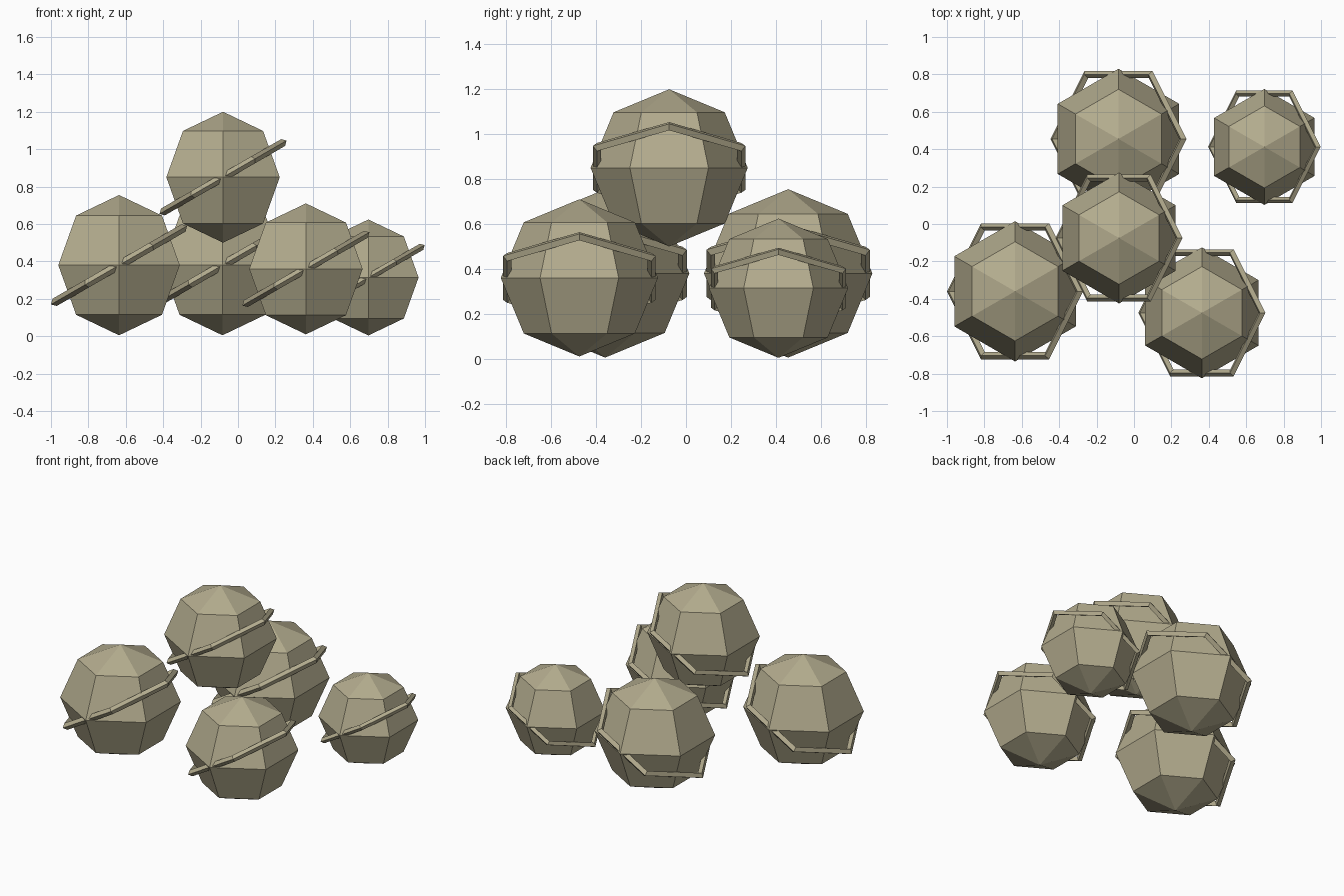
import bpy
import bmesh
from math import sin, cos, pi, radians

cube = bpy.data.objects.get("Cube")
if cube:
    bpy.data.objects.remove(cube, do_unlink=True)

SIDES = 6

# Single stone colour
stone = bpy.data.materials.new("pale stone")
stone.use_nodes = True
colour = (0.45, 0.41, 0.27, 1)
stone.diffuse_color = colour
stone.node_tree.nodes["Principled BSDF"].inputs["Base Color"].default_value = colour


def lathe(name, profile, closed, start, location, tilt=0):
    """Turn a (radius, height) profile around z into a six-sided solid."""
    bm = bmesh.new()
    rows = []
    for i in range(SIDES):
        a = start + 2 * pi * i / SIDES
        rows.append([bm.verts.new((r * cos(a), r * sin(a), z)) for r, z in profile])
    count = len(profile)
    for i in range(SIDES):
        here, after = rows[i], rows[(i + 1) % SIDES]
        for j in range(count if closed else count - 1):
            k = (j + 1) % count
            bm.faces.new((here[j], after[j], after[k], here[k]))
    bmesh.ops.remove_doubles(bm, verts=bm.verts, dist=0.0001)
    bmesh.ops.recalc_face_normals(bm, faces=bm.faces)
    mesh = bpy.data.meshes.new(name)
    bm.to_mesh(mesh)
    bm.free()
    mesh.materials.append(stone)
    ob = bpy.data.objects.new(name, mesh)
    ob.location = location
    ob.rotation_euler.y = tilt
    bpy.context.collection.objects.link(ob)


def boulder(name, location, radius):
    # Faceted ball with a corner facing the front
    ball = [(radius * sin(pi * k / 4), radius * cos(pi * k / 4)) for k in range(5)]
    lathe(name + "_ball", ball, False, pi / 2, location)
    # Thin tilted band around the ball, with a four-sided section
    major, minor = radius * 1.06, radius * 0.06
    band = [(major + minor * cos(pi * k / 2), minor * sin(pi * k / 2)) for k in range(4)]
    lathe(name + "_band", band, True, 0, location, radians(-30))


boulder("top", (-0.08, -0.075, 0.85), 0.35)
boulder("right_side", (-0.636, -0.36, 0.38), 0.375)
boulder("back", (-0.083, 0.455, 0.38), 0.375)
boulder("front", (0.363, -0.475, 0.36), 0.35)
boulder("left_side", (0.697, 0.412, 0.314), 0.31)
